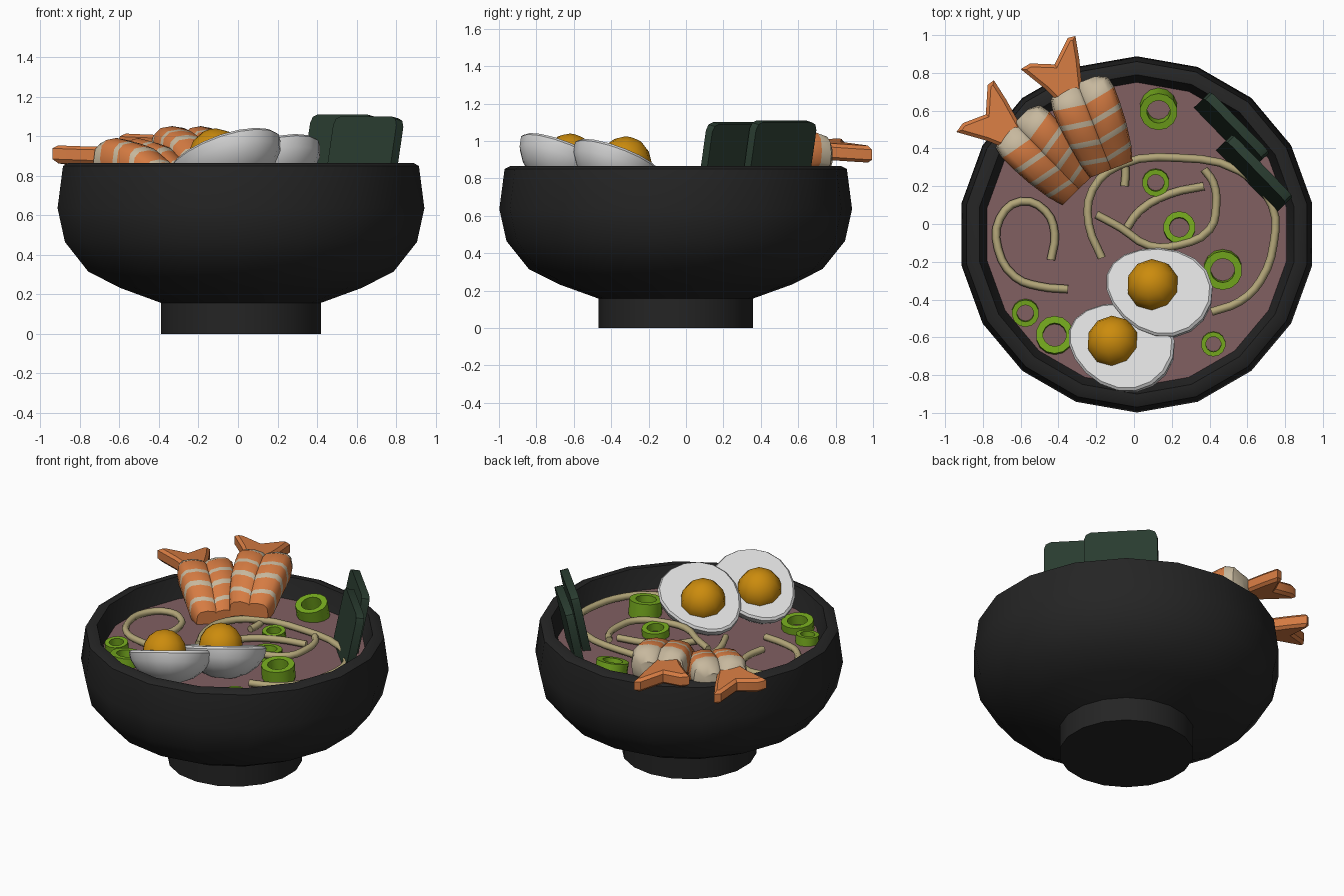
import bpy, bmesh, math
from mathutils import Vector, Matrix

if "Cube" in bpy.data.objects:
    bpy.data.objects.remove(bpy.data.objects["Cube"])

CENTRE = Vector((0.015, -0.055, 0))
SOUP_Z = 0.735


def material(name, *rgb):
    m = bpy.data.materials.new(name)
    m.use_nodes = True
    m.diffuse_color = (*rgb, 1)
    m.node_tree.nodes["Principled BSDF"].inputs["Base Color"].default_value = (*rgb, 1)
    return m


BLACK = material("bowl black", 0.018, 0.018, 0.018)
BROTH = material("broth mauve", 0.22, 0.115, 0.12)
WHITE = material("egg white", 0.7, 0.7, 0.7)
YELLOW = material("yolk yellow", 0.6, 0.26, 0.004)
GREEN = material("onion green", 0.18, 0.4, 0.013)
CREAM = material("noodle cream", 0.45, 0.38, 0.19)
ORANGE = material("shrimp orange", 0.67, 0.2, 0.055)
PALE = material("shrimp pale", 0.57, 0.48, 0.34)
SEAWEED = material("seaweed green", 0.023, 0.046, 0.03)


def make(name, bm, mats, matrix=Matrix()):
    bmesh.ops.recalc_face_normals(bm, faces=bm.faces)
    mesh = bpy.data.meshes.new(name)
    bm.to_mesh(mesh)
    bm.free()
    for m in mats:
        mesh.materials.append(m)
    obj = bpy.data.objects.new(name, mesh)
    obj.matrix_world = matrix
    bpy.context.collection.objects.link(obj)


def lathe(name, profile, sides, mat, matrix, closed=False):
    """Spin an (r, z) profile around z, starting on +y."""
    bm = bmesh.new()
    vs = [bm.verts.new((0, r, z)) for r, z in profile]
    pairs = list(zip(vs, vs[1:])) + ([(vs[-1], vs[0])] if closed else [])
    es = [bm.edges.new(p) for p in pairs]
    bmesh.ops.spin(bm, geom=vs + es, cent=(0, 0, 0), axis=(0, 0, 1),
                   angle=math.tau, steps=sides, use_merge=True)
    bmesh.ops.remove_doubles(bm, verts=bm.verts, dist=0.0005)
    make(name, bm, [mat], matrix)


# Bowl with foot, and the broth
at_centre = Matrix.Translation(CENTRE)
lathe("bowl", [(0, 0), (0.412, 0), (0.412, 0.157), (0.62, 0.232), (0.785, 0.315),
               (0.905, 0.465), (0.943, 0.636), (0.915, 0.85), (0.885, 0.866),
               (0.845, 0.866), (0.805, SOUP_Z), (0.78, 0.69)], 18, BLACK, at_centre)
lathe("broth", [(0, SOUP_Z), (0.806, SOUP_Z)], 18, BROTH, at_centre)

# Noodles: height and plan path
NOODLES = [
    (0.755, [(-.44, -.19), (-.42, -.05), (-.47, .07), (-.6, .12), (-.71, .03),
             (-.72, -.13), (-.63, -.28), (-.5, -.33), (-.35, -.345)]),
    (0.77, [(-.17, -.18), (-.24, 0), (-.22, .18), (-.08, .31), (.24, .35), (.56, .28),
            (.73, .1), (.74, -.1), (.67, -.3), (.56, -.41), (.41, -.465)]),
    (0.785, [(-.2, .05), (-.07, -.02), (.08, -.115), (.24, -.11), (.4, -.03),
             (.435, .1), (.42, .22), (.37, .29)]),
    (0.765, [(.37, .2), (.19, .16), (.03, .07), (-.05, -.04)]),
    (0.755, [(-.055, .34), (-.045, .28), (-.05, .2)]),
]
for i, (z, path) in enumerate(NOODLES):
    cu = bpy.data.curves.new("noodle", "CURVE")
    cu.dimensions = "3D"
    cu.bevel_depth = 0.022
    cu.bevel_resolution = 1
    cu.use_fill_caps = True
    sp = cu.splines.new("BEZIER")
    sp.resolution_u = 3
    sp.bezier_points.add(len(path) - 1)
    for p, (x, y) in zip(sp.bezier_points, path):
        p.co = (x, y, z)
        p.handle_left_type = p.handle_right_type = "AUTO"
    cu.materials.append(CREAM)
    noodle = bpy.data.objects.new(f"noodle_{i + 1}", cu)
    bpy.context.collection.objects.link(noodle)

# Onion rings: x, y, radius, height, tilt
ONIONS = [(.13, .61, .1, .13, .25), (.115, .22, .072, .07, .08), (.24, -.02, .085, .07, -.08),
          (.47, -.24, .103, .13, .1), (-.575, -.47, .072, .07, .1), (-.42, -.59, .1, .08, -.1),
          (.42, -.635, .065, .07, .05)]
for i, (x, y, r, h, tilt) in enumerate(ONIONS):
    inner = r * 0.62
    pose = Matrix.Translation((x, y, SOUP_Z + h * 0.22)) @ Matrix.Rotation(tilt, 4, "X")
    lathe(f"onion_ring_{i + 1}", [(r, -h / 2), (r, h / 2), (inner, h / 2), (inner, -h / 2)],
          14, GREEN, pose, closed=True)


# Halved eggs, each cut face tilted along the given slopes
def egg(name, centre, yolk_centre, slope_x, slope_y):
    bm = bmesh.new()
    bmesh.ops.create_uvsphere(bm, u_segments=18, v_segments=10, radius=1)
    bmesh.ops.bisect_plane(bm, geom=bm.verts[:] + bm.edges[:] + bm.faces[:], dist=0.001,
                           plane_co=(0, 0, 0), plane_no=(0, 0, 1), clear_outer=True)
    bmesh.ops.holes_fill(bm, edges=[e for e in bm.edges if e.is_boundary])
    for v in bm.verts:
        taper = 1 + 0.14 * v.co.x
        v.co = Vector((v.co.x * 0.305, v.co.y * 0.24 * taper, v.co.z * 0.2 * taper))
    rim = [e for e in bm.edges if all(abs(v.co.z) < 0.001 for v in e.verts)]
    bmesh.ops.bevel(bm, geom=rim, offset=0.014, segments=1, affect="EDGES", profile=0.5)
    normal = Vector((-slope_x, -slope_y, 1)).normalized()
    lean = Vector((0, 0, 1)).rotation_difference(normal).to_matrix().to_4x4()
    make(name + "_white", bm, [WHITE],
         Matrix.Translation(centre) @ lean @ Matrix.Rotation(math.radians(-25), 4, "Z"))
    bm = bmesh.new()
    bmesh.ops.create_uvsphere(bm, u_segments=10, v_segments=8, radius=0.14)
    make(name + "_yolk", bm, [YELLOW], Matrix.Translation(yolk_centre) @ lean)


egg("back_egg", (.125, -.345, .9), (.1, -.325, .885), .24, -.36)
egg("front_egg", (-.075, -.635, .925), (-.11, -.625, .9), .26, -.38)

# Seaweed sheets leaning on the rim
for name, loc, length in (("back_seaweed", (.515, .495, .895), .45),
                          ("side_seaweed", (.635, .265, .885), .46)):
    bm = bmesh.new()
    bmesh.ops.create_cube(bm, size=1)
    bmesh.ops.scale(bm, vec=(length, 0.05, 0.43), verts=bm.verts)
    corners = [e for e in bm.edges if abs((e.verts[0].co - e.verts[1].co).y) > 0.01]
    bmesh.ops.bevel(bm, geom=corners, offset=0.045, segments=2, affect="EDGES", profile=0.5)
    pose = Matrix.Translation(loc) @ Matrix.Rotation(-0.8, 4, "Z") @ Matrix.Rotation(-0.2, 4, "X")
    make(name, bm, [SEAWEED], pose)


def blend(table, t):
    for (t0, a), (t1, b) in zip(table, table[1:]):
        if t <= t1:
            return a + (b - a) * (t - t0) / (t1 - t0)


def squarish(value):
    return math.copysign(abs(value) ** 0.7, value)


# Shrimp: two striped lobes running along +x, and a forked tail
WIDTH = [(0, .6), (.1, .92), (.25, 1), (.6, .94), (.93, .8), (1, .68)]
HEIGHT = [(0, .92), (.2, .95), (.6, .915), (1, .81)]
BANDS = [0, .1, .22, .4, .46, .62, .68, .83, .88, 1]
TAIL = [(.03, -.06), (.01, .13), (-.01, .25), (-.05, .24), (-.12, .1),
        (-.25, .105), (-.3, .075), (-.17, -.03), (-.1, -.1)]


def shrimp(name, pose, heading):
    sides, length = 12, 0.49
    turn = Matrix.Rotation(heading, 4, "Z")
    bm = bmesh.new()
    for side in (-1, 1):
        rings = []
        for t in BANDS:
            w = blend(WIDTH, t)
            ring = []
            for k in range(sides):
                a = math.tau * k / sides
                x = length * t - 0.02 * side * math.cos(a) * (0 < t < 1)
                y = w * (side * 0.078 + 0.1 * squarish(math.cos(a)))
                z = blend(HEIGHT, t) + 0.105 * w * squarish(math.sin(a))
                ring.append(bm.verts.new((x, y, z)))
            rings.append(ring)
        for j, (r0, r1) in enumerate(zip(rings, rings[1:])):
            for k in range(sides):
                n = (k + 1) % sides
                f = bm.faces.new((r0[k], r0[n], r1[n], r1[k]))
                f.material_index = 0 if j < 2 or j % 2 else 1
        bm.faces.new(rings[0])
        bm.faces.new(rings[-1]).material_index = 1
    make(name + "_body", bm, [PALE, ORANGE], pose @ turn)

    bm = bmesh.new()
    low = bm.faces.new([bm.verts.new((x, y, 0.9 - 0.11 * x - 0.08 * y)) for x, y in TAIL])
    top = bmesh.ops.extrude_face_region(bm, geom=[low])["geom"]
    moved = [v for v in top if isinstance(v, bmesh.types.BMVert)]
    bmesh.ops.translate(bm, verts=moved, vec=(0, 0, 0.09))
    rim = [e for e in bm.edges if abs(e.verts[0].co.z - e.verts[1].co.z) < 0.07]
    bmesh.ops.bevel(bm, geom=rim, offset=0.018, segments=1, affect="EDGES", profile=0.5)
    make(name + "_tail", bm, [ORANGE], pose)


AXIS = math.atan2(-0.92, 0.36)
shrimp("back_shrimp", Matrix.Translation((-.3, .745, 0)), AXIS)
shrimp("side_shrimp", Matrix.Translation((-.635, .535, -.06))
       @ Matrix.Rotation(math.radians(23), 4, "Z"), AXIS)

# Smooth shading with sharp edges kept
bpy.ops.object.select_all(action="DESELECT")
for obj in bpy.context.scene.objects:
    if obj.type == "MESH":
        obj.select_set(True)
        bpy.context.view_layer.objects.active = obj
bpy.ops.object.shade_smooth_by_angle(angle=math.radians(38))
